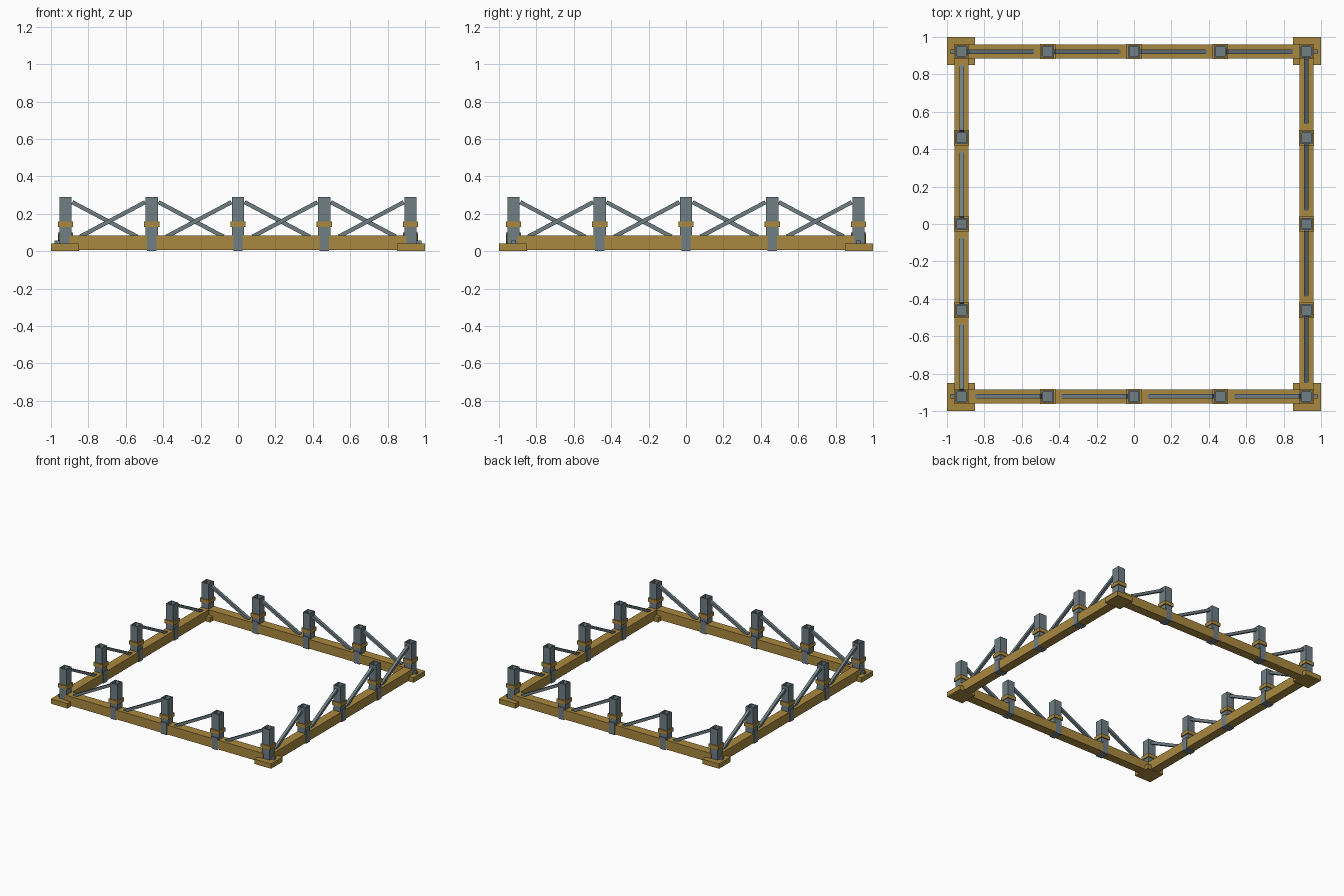
import bpy, bmesh, math
from mathutils import Matrix, Vector

if "Cube" in bpy.data.objects:
    bpy.data.objects.remove(bpy.data.objects["Cube"])


def material(name, rgb):
    m = bpy.data.materials.new(name)
    m.diffuse_color = (*rgb, 1)
    m.use_nodes = True
    m.node_tree.nodes["Principled BSDF"].inputs["Base Color"].default_value = m.diffuse_color
    return m


OCHRE = material("ochre_paint", (0.40, 0.25, 0.05))
STEEL = material("grey_steel", (0.16, 0.21, 0.23))

R = 0.922                                   # distance of the rails from the centre
STEP = R / 2                                # post spacing
TURNS = [Matrix.Rotation(k * math.pi / 2, 4, 'Z') for k in range(4)]


def add_box(bm, x, y, z, turn=Matrix()):
    """Box from (min, max) ranges, then transformed."""
    centre = Vector([(a + b) / 2 for a, b in (x, y, z)])
    size = [b - a for a, b in (x, y, z)]
    m = turn @ Matrix.Translation(centre) @ Matrix.Diagonal((*size, 1))
    bmesh.ops.create_cube(bm, size=1, matrix=m)


def add_tube(bm, x, y, z0, z1, half, wall, floor, turn):
    """Square post with a hollow top that ends at the floor height."""
    m = turn @ Matrix.Translation((x, y, 0))
    rings = []
    for h, z in ((half, z0), (half, z1), (half - wall, z1), (half - wall, floor)):
        rings.append([bm.verts.new(m @ Vector((sx * h, sy * h, z)))
                      for sx, sy in ((-1, -1), (1, -1), (1, 1), (-1, 1))])
    for a, b in zip(rings, rings[1:]):
        for i in range(4):
            j = (i + 1) % 4
            bm.faces.new((a[i], a[j], b[j], b[i]))
    bm.faces.new(rings[0][::-1])
    bm.faces.new(rings[-1])


def finish(name, bm, mat):
    me = bpy.data.meshes.new(name)
    bm.to_mesh(me)
    bm.free()
    me.materials.append(mat)
    bpy.context.collection.objects.link(bpy.data.objects.new(name, me))


rails, plates, collars, posts, stirrups, braces, bolts = (bmesh.new() for _ in range(7))

for turn in TURNS:
    # base rail and corner foot plate
    add_box(rails, (-0.90, 0.90), (-R - 0.037, -R + 0.037), (0.007, 0.083), turn)
    add_box(plates, (-1, -0.85), (-1, -0.85), (0, 0.04), turn)
    for i in range(4):
        x = -R + i * STEP
        # hollow post with its collar
        add_tube(posts, x, -R, 0.04 if i == 0 else 0.08, 0.29, 0.033, 0.008, 0.25, turn)
        add_box(collars, (x - 0.041, x + 0.041), (-R - 0.041, -R + 0.041), (0.13, 0.16), turn)
        # strap that clamps the post around the rail
        if i:
            add_box(stirrups, (x - 0.025, x + 0.025), (-R - 0.040, -R + 0.040), (0, 0.10), turn)
        # diagonal brace, high at the next post and low on the rail
        hi = Vector((x + STEP - 0.036, -R, 0.262))
        lo = Vector((x + 0.078, -R, 0.078))
        d = hi - lo
        tilt = Matrix.Translation((hi + lo) / 2) @ Matrix.Rotation(-math.atan2(d.z, d.x), 4, 'Y')
        half = d.length / 2
        add_box(braces, (-half, half), (-0.012, 0.012), (-0.011, 0.011), turn @ tilt)

# anchor bolts on the outer sides of the corner posts
for sx in (-1, 1):
    for sy in (-1, 1):
        xs = sorted((sx * 0.95, sx * 0.982))
        add_box(bolts, xs, (sy * R - 0.012, sy * R + 0.012), (0.04, 0.056))

finish("base_rails", rails, OCHRE)
finish("corner_plates", plates, OCHRE)
finish("post_collars", collars, OCHRE)
finish("posts", posts, STEEL)
finish("rail_stirrups", stirrups, STEEL)
finish("diagonal_braces", braces, STEEL)
finish("anchor_bolts", bolts, STEEL)
